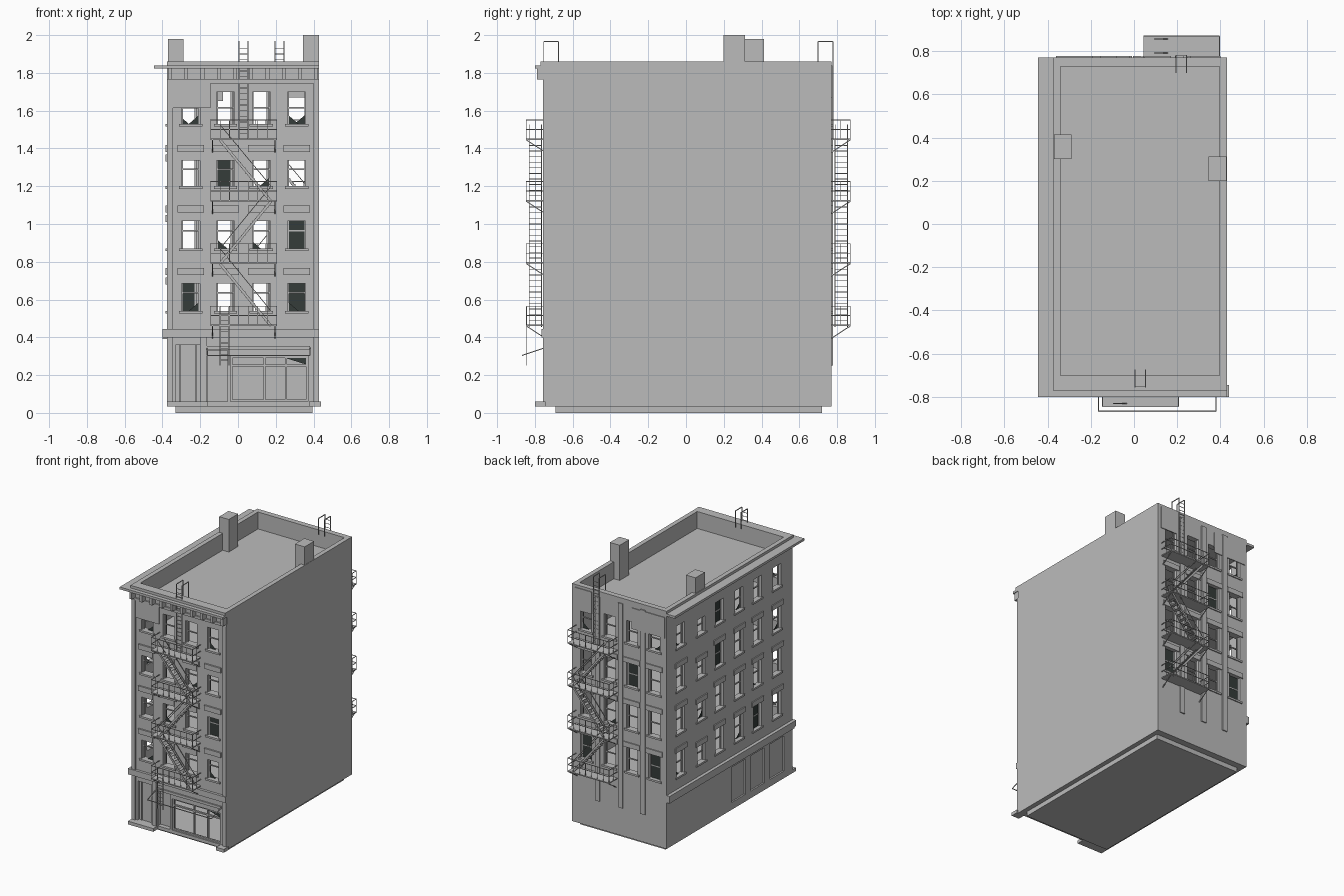
import bpy, bmesh
from mathutils import Vector, Matrix

if "Cube" in bpy.data.objects:
    bpy.data.objects.remove(bpy.data.objects["Cube"])


def material(name, rgb):
    m = bpy.data.materials.new(name)
    m.use_nodes = True
    m.diffuse_color = (*rgb, 1)
    m.node_tree.nodes["Principled BSDF"].inputs["Base Color"].default_value = (*rgb, 1)
    return m


STONE = material("grey stone", (0.5, 0.5, 0.5))
GLASS = material("dark glass", (0.035, 0.045, 0.042))

# Body limits
LEFT, RIGHT, FRONT, BACK, TOP = -0.375, 0.43, -0.745, 0.77, 1.86


class Part:
    """Collects boxes and bars into one named object."""

    def __init__(self, name, mat=STONE):
        self.name, self.mat, self.bm = name, mat, bmesh.new()

    def box(self, x0, x1, y0, y1, z0, z1):
        c = Vector((x0 + x1, y0 + y1, z0 + z1)) / 2
        s = (abs(x1 - x0), abs(y1 - y0), abs(z1 - z0), 1)
        bmesh.ops.create_cube(self.bm, size=1, matrix=Matrix.Translation(c) @ Matrix.Diagonal(s))

    def wall(self, side, u0, u1, n0, n1, z0, z1):
        # u runs along the wall, n points outward
        if side == "front":
            self.box(u0, u1, FRONT - n0, FRONT - n1, z0, z1)
        elif side == "back":
            self.box(u0, u1, BACK + n0, BACK + n1, z0, z1)
        else:
            self.box(LEFT - n0, LEFT - n1, u0, u1, z0, z1)

    def bar(self, a, b, w=0.005, h=None):
        a, b = Vector(a), Vector(b)
        d = b - a
        rot = d.to_track_quat("X", "Z").to_matrix().to_4x4()
        scale = Matrix.Diagonal((d.length, w, h or w, 1))
        bmesh.ops.create_cube(self.bm, size=1, matrix=Matrix.Translation((a + b) / 2) @ rot @ scale)

    def plate(self, pts):
        self.bm.faces.new([self.bm.verts.new(p) for p in pts])

    def done(self):
        me = bpy.data.meshes.new(self.name)
        self.bm.to_mesh(me)
        self.bm.free()
        me.materials.append(self.mat)
        ob = bpy.data.objects.new(self.name, me)
        bpy.context.scene.collection.objects.link(ob)
        return ob


def carve(ob, cutter):
    cutter.hide_render = True
    mod = ob.modifiers.new("cut", "BOOLEAN")
    mod.operation, mod.solver, mod.object = "DIFFERENCE", "EXACT", cutter
    bpy.context.view_layer.objects.active = ob
    bpy.ops.object.modifier_apply(modifier=mod.name)
    bpy.data.objects.remove(cutter)


# Hollow body with floors and a sunken roof
p = Part("building_body")
p.box(LEFT, RIGHT, FRONT, BACK, 0.035, TOP)
body = p.done()
p = Part("room_cutter")
levels = [0.045, 0.44, 0.79, 1.12, 1.45, 1.73]
for lo, hi in zip(levels, levels[1:] + [2.0]):
    p.box(-0.34, 0.395, -0.7, 0.728, lo, hi - 0.015)
carve(body, p.done())

# Window layout
ROWS = [(0.54, 0.73), (0.87, 1.06), (1.20, 1.38), (1.53, 1.70)]
COLS = {"front": [-0.25, -0.066, 0.124, 0.31],
        "back": [0.31, 0.11, -0.08, -0.27],
        "left": [0.60, 0.35, 0.13, -0.11, -0.33, -0.57]}
DARK = {("front", 3, 1), ("back", 2, 2), ("back", 3, 0), ("back", 0, 0),
        ("left", 2, 3), ("left", 2, 2), ("left", 4, 0)}
HALF = 0.048
windows = [(s, c, r, u, *ROWS[r]) for s in COLS for c, u in enumerate(COLS[s]) for r in range(4)]

# Openings in the walls
p = Part("opening_cutter")
for s, c, r, u, lo, hi in windows:
    if s == "left" and c == 1:
        hi -= 0.05
    p.wall(s, u - HALF, u + HALF, 0.02, -0.06, lo, hi)
p.wall("front", -0.04, 0.37, 0.02, -0.06, 0.06, 0.30)
p.wall("front", -0.33, -0.2, 0.02, -0.018, 0.06, 0.36)
p.wall("front", -0.16, -0.055, 0.02, -0.035, 0.06, 0.33)
for u in (-0.10, -0.33, -0.57):
    p.wall("left", u - 0.085, u + 0.085, 0.02, -0.012, 0.09, 0.36)
carve(body, p.done())

# Window trims, sashes and glass
sills, lintels = Part("window_sills"), Part("window_lintels")
sashes, panes, shards = Part("window_sashes"), Part("dark_panes", GLASS), Part("broken_glass", GLASS)
for s, c, r, u, lo, hi in windows:
    small = s == "left" and c == 1
    if small:
        hi -= 0.05
    out = 0.012 if s == "front" else 0.008
    sills.wall(s, u - 0.062, u + 0.062, -0.02, out, lo - 0.014, lo)
    if r < 3:
        lintels.wall(s, u - 0.07, u + 0.07, -0.01, out, hi, hi + 0.038)
    if s == "front" and r < 3:
        lintels.wall(s, u - HALF, u + HALF, -0.02, 0.004, hi - 0.045, hi)
    for e in (-1, 1):
        sashes.wall(s, u + e * HALF, u + e * (HALF - 0.007), -0.02, -0.028, lo, hi)
    mid = (lo + hi) / 2
    sashes.wall(s, u - HALF, u + HALF, -0.02, -0.028, mid - 0.004, mid + 0.004)
    if (s, c, r) in DARK:
        panes.wall(s, u - HALF, u + HALF, -0.022, -0.026, lo, hi)
    elif (c + 2 * r) % 3 == 0:
        y = FRONT + 0.024 if s == "front" else BACK - 0.024
        e = -1 if c % 2 else 1
        tri = [(u + e * HALF, lo), (u - e * 0.01, lo), (u + e * HALF, lo + 0.05)]
        shards.plate([(LEFT + 0.024, a, z) if s == "left" else (a, y, z) for a, z in tri])
for q in (sills, lintels, sashes, panes, shards):
    q.done()

# Boards over the top windows
p = Part("cover_boards")
p.wall("front", -0.35, -0.145, 0, 0.008, 1.615, 1.75)
p.wall("back", 0.26, 0.40, 0, 0.006, 1.67, 1.84)
p.wall("back", -0.36, -0.08, 0, 0.006, 1.65, 1.81)
p.done()

# Cornice, brackets and belt course
p = Part("cornice")
p.box(-0.445, RIGHT, -0.80, FRONT, 1.822, 1.84)
p.box(-0.445, LEFT, FRONT, BACK, 1.822, 1.84)
p.box(LEFT, RIGHT, -0.77, FRONT, 1.84, TOP)
p.box(LEFT, RIGHT, -0.756, FRONT, 1.745, 1.765)
for i in range(10):
    x = LEFT + 0.005 + i * 0.086
    p.box(x, x + 0.02, -0.79, FRONT, 1.765, 1.822)
p.done()
p = Part("belt_course")
p.box(-0.40, RIGHT, -0.765, FRONT, 0.40, 0.445)
p.box(-0.40, LEFT, FRONT, BACK, 0.39, 0.445)
p.done()

# Corner and dividing strips
p = Part("pilasters")
for u in (LEFT, 0.40):
    p.wall("front", u, u + 0.03, 0, 0.012, 0.035, 1.75)
for u in (-0.175, 0.015, 0.21):
    p.wall("back", u - 0.02, u + 0.02, 0, 0.008, 0.25, 1.82)
p.wall("front", -0.2, -0.165, 0, 0.012, 0.035, 0.40)
p.done()
p = Part("base_blocks")
p.box(LEFT, -0.16, -0.80, FRONT, 0.035, 0.06)
p.box(0.375, 0.44, -0.80, FRONT, 0.035, 0.06)
p.box(-0.33, 0.395, -0.69, 0.72, 0, 0.04)
p.done()

# Shop front
p = Part("shop_window_frame")
for u in (-0.04, 0.135, 0.25, 0.36):
    p.wall("front", u, u + 0.01, -0.01, -0.025, 0.06, 0.30)
for z in (0.06, 0.245, 0.29):
    p.wall("front", -0.04, 0.37, -0.01, -0.025, z, z + 0.01)
for u in (-0.31, -0.225):
    p.wall("front", u, u + 0.007, -0.018, -0.01, 0.06, 0.36)
p.wall("front", -0.165, 0.38, 0, 0.01, 0.335, 0.355)
p.done()
p = Part("awning_frame")
rim = [(-0.165, FRONT, 0.345), (-0.165, -0.866, 0.305), (0.38, -0.866, 0.305), (0.38, FRONT, 0.345)]
for a, b in zip(rim, rim[1:]):
    p.bar(a, b)
p.done()
p = Part("shop_glass_shard", GLASS)
p.plate([(0.22, FRONT + 0.015, 0.30), (0.365, FRONT + 0.015, 0.255), (0.365, FRONT + 0.015, 0.30)])
p.done()

# Chimneys
p = Part("chimneys")
p.box(-0.37, -0.288, 0.30, 0.413, 1.7, 1.98)
p.box(0.345, 0.428, 0.198, 0.312, 1.7, 2.0)
p.done()


def ladder(p, x, y, z0, z1, w=0.048):
    for e in (0, w):
        p.bar((x + e, y, z0), (x + e, y, z1))
    for i in range(1, int((z1 - z0) / 0.03)):
        p.bar((x, y, z0 + i * 0.03), (x + w, y, z0 + i * 0.03), 0.003)


def fire_escape(name, wall_y, sign, x0):
    x1, decks = x0 + 0.35, [0.46, 0.79, 1.12, 1.445]
    Y = lambda d: wall_y + sign * d
    plat, rail, stair = Part(name + "_platforms"), Part(name + "_railings"), Part(name + "_stairs")
    for z in decks:
        plat.box(x0, x1, Y(0), Y(0.1), z, z + 0.008)
        for x in (x0 + 0.01, x1 - 0.01):
            plat.bar((x, Y(0.1), z), (x, Y(0), z - 0.065))
        for h in (0.055, 0.105):
            loop = [(x0, Y(0), z + h), (x0, Y(0.1), z + h), (x1, Y(0.1), z + h), (x1, Y(0), z + h)]
            for a, b in zip(loop, loop[1:]):
                rail.bar(a, b, 0.004)
        for i in range(8):
            x = x0 + i * 0.05
            rail.bar((x, Y(0.1), z), (x, Y(0.1), z + 0.105), 0.003)
        for x in (x0, x1):
            rail.bar((x, Y(0.05), z), (x, Y(0.05), z + 0.105), 0.003)
    # Zigzag flights
    for i, (lo, hi) in enumerate(zip(decks, decks[1:])):
        a, b = x0 + 0.05, x1 - 0.03
        xl, xh = (a, b) if i == 1 else (b, a)
        for d in (0.02, 0.085):
            stair.bar((xl, Y(d), lo), (xh, Y(d), hi), 0.005, 0.014)
            stair.bar((xl, Y(d), lo + 0.08), (xh, Y(d), hi + 0.08), 0.004)
        for k in range(1, 11):
            t = k / 11
            x, z = xl + (xh - xl) * t, lo + (hi - lo) * t
            stair.box(x - 0.012, x + 0.012, Y(0.02), Y(0.085), z - 0.002, z + 0.002)
    # Roof ladder with hooked top
    lad = Part(name + "_ladders")
    lx = x0 + 0.15
    ladder(lad, lx, Y(0.008), 1.45, 1.965)
    for e in (0, 0.048):
        lad.bar((lx + e, Y(0.008), 1.965), (lx + e, Y(-0.07), 1.965))
        lad.bar((lx + e, Y(-0.07), 1.965), (lx + e, Y(-0.07), TOP - 0.02))
    if sign < 0:
        ladder(lad, x0 + 0.05, Y(0.098), 0.25, 0.56)
    for q in (plat, rail, stair, lad):
        q.done()


fire_escape("front_escape", FRONT, -1, -0.145)
fire_escape("back_escape", BACK, 1, 0.045)
